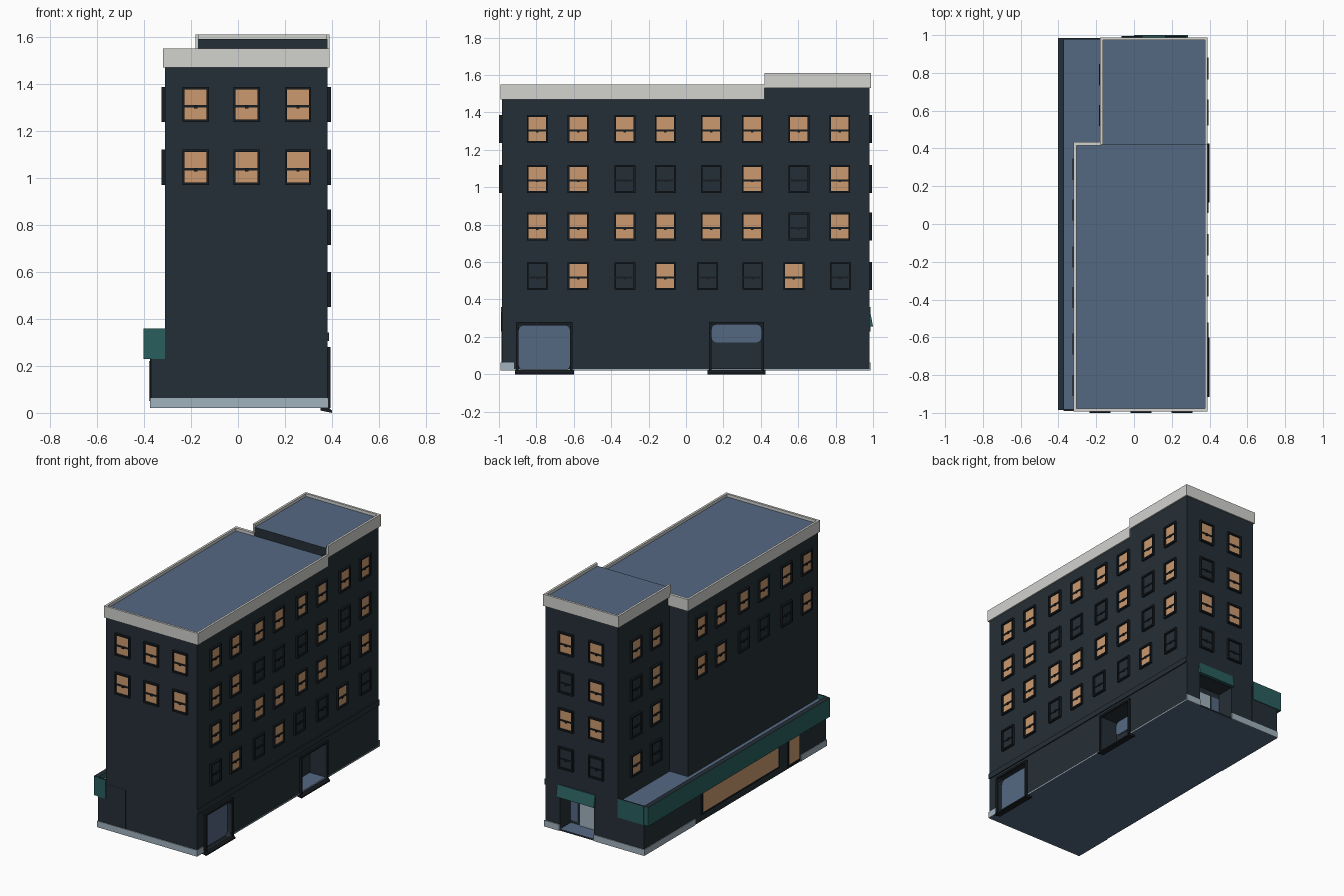
import bpy, bmesh
from mathutils import Vector

if "Cube" in bpy.data.objects:
    bpy.data.objects.remove(bpy.data.objects["Cube"])


def material(name, r, g, b):
    lin = [((c / 255 + 0.055) / 1.055) ** 2.4 if c > 10 else c / 255 / 12.92 for c in (r, g, b)]
    m = bpy.data.materials.new(name)
    m.diffuse_color = (*lin, 1)
    m.use_nodes = True
    m.node_tree.nodes["Principled BSDF"].inputs["Base Color"].default_value = m.diffuse_color
    return m


WALL = material("dark wall", 37, 47, 55)
FRAME = material("black trim", 23, 29, 34)
LIT = material("lit window tan", 204, 154, 112)
BLUE = material("slate blue", 84, 104, 130)
WHITE = material("parapet white", 210, 210, 207)
GREEN = material("awning green", 42, 95, 95)
PLINTH = material("pale plinth", 160, 178, 190)


def finish(name, bm, *mats):
    bmesh.ops.recalc_face_normals(bm, faces=bm.faces)
    me = bpy.data.meshes.new(name)
    bm.to_mesh(me)
    bm.free()
    for m in mats:
        me.materials.append(m)
    ob = bpy.data.objects.new(name, me)
    bpy.context.collection.objects.link(ob)
    return ob


def add_box(bm, a, b, mat=0):
    """Box between two opposite corners."""
    a, b = Vector(a), Vector(b)
    vs = bmesh.ops.create_cube(bm, size=1)["verts"]
    for v in vs:
        v.co = Vector([(a[i] + b[i]) / 2 + v.co[i] * (b[i] - a[i]) for i in range(3)])
    for f in {f for v in vs for f in v.link_faces}:
        f.material_index = mat


def boxes(name, mat, *spans):
    """Spans are (x0, x1, y0, y1, z0, z1)."""
    bm = bmesh.new()
    for x0, x1, y0, y1, z0, z1 in spans:
        add_box(bm, (x0, y0, z0), (x1, y1, z1))
    return finish(name, bm, mat)


def rounded_panel(name, mat, x0, x1, y0, y1, z0, z1, r):
    """Panel in the side wall with its corners rounded about x."""
    bm = bmesh.new()
    add_box(bm, (x0, y0, z0), (x1, y1, z1))
    es = [e for e in bm.edges if abs(e.verts[0].co.x - e.verts[1].co.x) > 1e-5]
    bmesh.ops.bevel(bm, geom=es, offset=r, segments=4, affect='EDGES', profile=0.5)
    return finish(name, bm, mat)


def prism(name, mat, points, to_3d, lo, hi):
    bm = bmesh.new()
    ends = [[bm.verts.new(to_3d(p, q, t)) for p, q in points] for t in (lo, hi)]
    for e in ends:
        bm.faces.new(e)
    for i in range(len(points)):
        j = (i + 1) % len(points)
        bm.faces.new((ends[0][i], ends[0][j], ends[1][j], ends[1][i]))
    return finish(name, bm, mat)


def cut(ob, cutter):
    cutter.hide_render = True
    mod = ob.modifiers.new("opening", 'BOOLEAN')
    mod.operation, mod.object, mod.solver = 'DIFFERENCE', cutter, 'EXACT'
    bpy.context.view_layer.objects.active = ob
    bpy.ops.object.modifier_apply(modifier=mod.name)
    bpy.data.objects.remove(cutter)


def colour_flat(ob, mat, down=True):
    """Second colour on faces that look up (and down)."""
    ob.data.materials.clear()
    for m in (WALL if mat != WALL else GREEN, mat):
        ob.data.materials.append(m)
    for p in ob.data.polygons:
        p.material_index = int(p.normal.z > 0.9 or (down and p.normal.z < -0.9 and p.center.z < 0.03))


# Main block, rear tower and low side annex
main = boxes("main_block", WALL, (-.31, .38, -.985, .42, .02, 1.53))
tower = boxes("rear_tower", WALL, (-.17, .38, .42, .98, .02, 1.59))
annex = boxes("side_annex", WALL, (-.37, -.16, -.987, .982, .02, .33))

# Side garage openings and rear entrance recess
cut(main, rounded_panel("cutter", WALL, .35, .45, -.895, -.62, .022, .262, .03))
cut(main, boxes("cutter", WALL, (.26, .45, .135, .405, .03, .268)))
cut(tower, boxes("cutter", WALL, (.01, .27, .86, 1.1, .03, .25)))
for ob in (main, tower, annex):
    colour_flat(ob, BLUE)
rounded_panel("garage_glass", BLUE, .346, .354, -.895, -.62, .022, .262, .03)
rounded_panel("loading_bay_glass", BLUE, .258, .266, .137, .403, .17, .266, .03)
boxes("entrance_door", PLINTH, (.09, .20, .858, .868, .03, .21))
boxes("entrance_side_light", BLUE, (.21, .268, .858, .866, .05, .21), (.015, .08, .858, .866, .05, .21))

# Trim and ramps round the side openings
for name, y0, y1 in (("garage", -.895, -.62), ("loading_bay", .135, .405)):
    boxes(name + "_trim", FRAME, (.378, .394, y0 - .013, y0, .02, .28),
          (.378, .394, y1, y1 + .013, .02, .28), (.378, .394, y0, y1, .266, .28))
    prism(name + "_ramp", FRAME, [(.35, .01), (.35, .024), (.385, .024), (.40, .008), (.40, 0)],
          lambda p, q, t: (p, t, q), y0 - .02, y1 + .02)
boxes("side_band", WALL, (.378, .387, -.985, .98, .305, .342))

# Rear entrance awning
prism("entrance_awning", GREEN, [(.975, .335), (.985, .335), (1.0, .255), (.975, .255)],
      lambda p, q, t: (t, p, q), 0, .285)

# White parapets, open where the blocks meet
boxes("main_parapet", WHITE, (-.32, -.305, -.992, .435, 1.47, 1.55), (.375, .39, -.992, .42, 1.47, 1.55),
      (-.305, .375, -.992, -.977, 1.47, 1.55), (-.305, -.17, .415, .435, 1.47, 1.55))
boxes("tower_parapet", WHITE, (-.18, -.165, .42, .988, 1.53, 1.61), (.375, .39, .42, .988, 1.53, 1.61),
      (-.165, .375, .973, .988, 1.53, 1.61))

# Green annex fascia with dark top
fascia = boxes("annex_fascia", GREEN, (-.403, -.37, -.985, .985, .23, .36),
               (-.37, -.31, -.99, -.98, .23, .36), (-.37, -.17, .978, .986, .23, .36))
fascia.data.materials.append(WALL)
for p in fascia.data.polygons:
    p.material_index = int(p.normal.z > 0.9)

# Pale plinth strips
boxes("plinth", PLINTH, (-.373, .384, -.991, -.985, .02, .063), (.38, .384, -.985, -.92, .02, .063),
      (.38, .383, -.92, .98, .02, .028), (-.373, .01, .98, .986, .02, .063),
      (.27, .384, .98, .986, .02, .063), (-.374, -.37, .43, .985, .02, .063),
      (-.374, -.37, -.985, -.71, .02, .063))

# Shop front on the annex
boxes("shop_front_frame", FRAME, (-.375, -.369, -.475, .365, .065, .23), (-.375, -.369, -.70, -.57, .03, .23))
boxes("shop_window", LIT, (-.378, -.374, -.46, .35, .08, .22))
boxes("shop_door", LIT, (-.378, -.374, -.69, -.58, .05, .22))


def windows(name, origin, u, n, columns, rows):
    """Sash windows on one wall; rows pair a height with a string, 1 = lit."""
    bm = bmesh.new()
    o, u, n, up = Vector(origin), Vector(u), Vector(n), Vector((0, 0, 1))

    def part(c, z, u0, u1, d0, d1, v0, v1, mat):
        add_box(bm, o + u * (c + u0) + n * d0 + up * (z + v0),
                o + u * (c + u1) + n * d1 + up * (z + v1), mat)

    for z, lit in rows:
        for c, s in zip(columns, lit):
            for side in (-1, 1):
                part(c, z, side * .047, side * .056, -.005, .015, -.075, .075, 2)
                part(c, z, -.047, .047, -.005, .015, side * .064, side * .075, 2)
            part(c, z, -.047, .047, -.005, .004, -.064, .064, 0 if s == "1" else 1)
            part(c, z, -.047, .047, .003, .009, -.013, -.003, 2)
            part(c, z, -.007, .007, .003, .011, -.018, -.003, 2)
    return finish(name, bm, LIT, WALL, FRAME)


Z = (1.312, 1.045, .79, .525)
X, Y = Vector((1, 0, 0)), Vector((0, 1, 0))
windows("front_windows", (0, -.985, 0), X, -Y, (-.18, .037, .255), zip(Z, ("111", "111")))
windows("right_windows", (.38, 0, 0), Y, X, (-.795, -.577, -.327, -.11, .135, .355, .603, .822),
        zip(Z[:3], ("11111111", "11000101", "11111101")))
windows("right_lower_windows", (.38, 0, 0), Y, X, (-.795, -.577, -.327, -.11, .115, .357, .577, .825),
        [(Z[3], "01010010")])
windows("left_windows", (-.31, 0, 0), -Y, -X, (-.29, -.075, .175, .39, .635, .855),
        zip(Z, ("111111", "110001")))
windows("tower_left_windows", (-.17, 0, 0), -Y, -X, (-.79, -.575), zip(Z, ("11", "01", "01", "10")))
windows("back_windows", (0, .98, 0), -X, Y, (-.22, .01), zip(Z, ("11", "01", "11", "00")))
